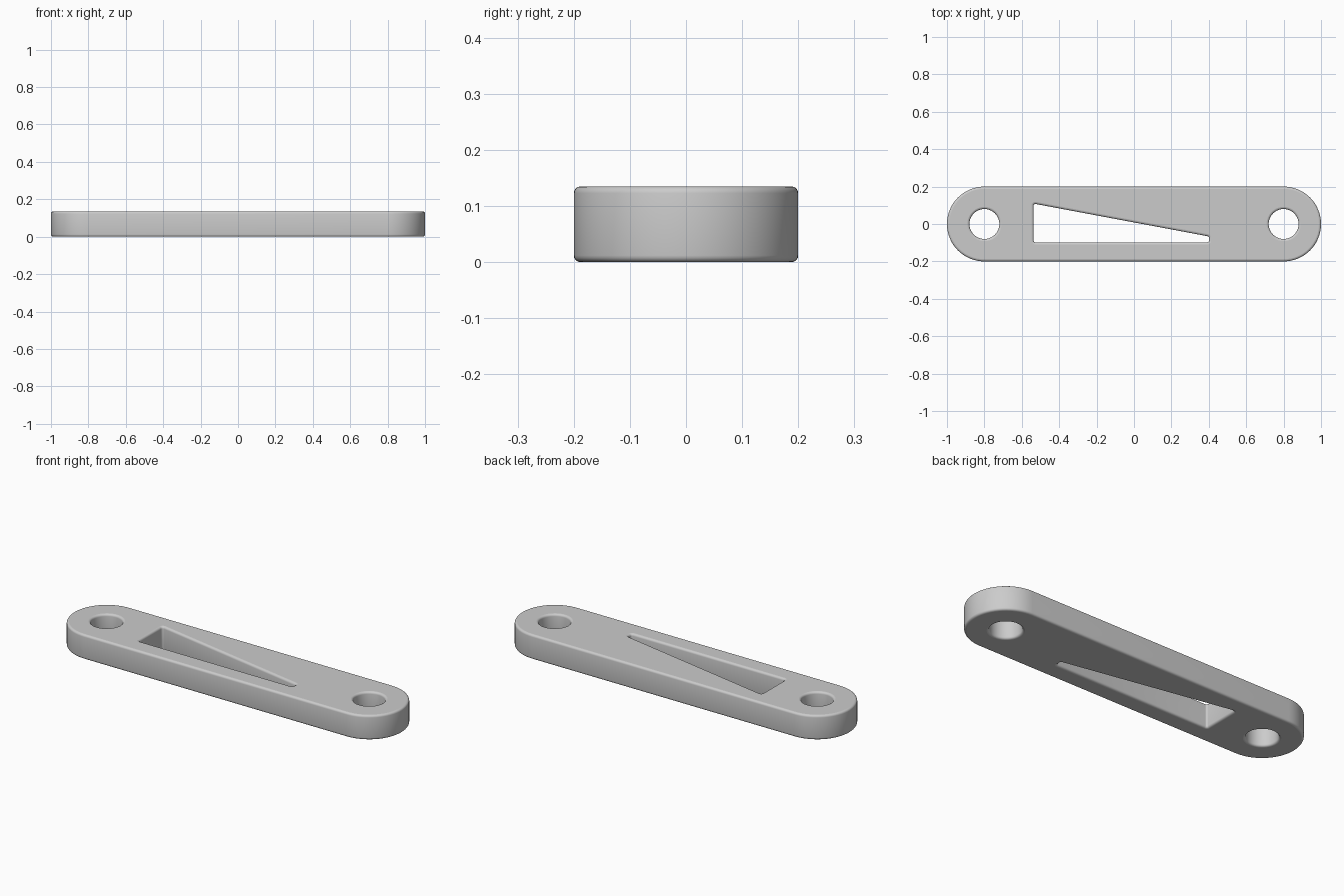
import bpy, bmesh
from math import pi, sin, cos, atan2, tau

if "Cube" in bpy.data.objects:
    bpy.data.objects.remove(bpy.data.objects["Cube"])

HEIGHT, BEVEL, STEPS = 0.135, 0.012, 4


def rounded_outline(cores, radius, steps):
    """Outline at a given radius around a counter-clockwise convex core."""
    if len(cores) == 1:
        x, y = cores[0]
        return [(x + radius * cos(tau * i / steps), y + radius * sin(tau * i / steps))
                for i in range(steps)]
    pts, n = [], len(cores)
    for i, (x, y) in enumerate(cores):
        px, py = cores[i - 1]
        nx, ny = cores[(i + 1) % n]
        start = atan2(y - py, x - px) - pi / 2
        sweep = (atan2(ny - y, nx - x) - pi / 2 - start) % tau
        for k in range(steps + 1):
            a = start + sweep * k / steps
            pts.append((x + radius * cos(a), y + radius * sin(a)))
    return pts


# Edge profile: (inset into the material, height), rounded at bottom and top
quarter = [k * pi / 2 / STEPS for k in range(STEPS + 1)]
profile = [(BEVEL * (1 - sin(a)), BEVEL * (1 - cos(a))) for a in quarter]
profile += [(d, HEIGHT - z) for d, z in reversed(profile)]

# Walls: core points, radius, arc steps, inset direction
walls = [
    ([(-0.8, 0), (0.8, 0)], 0.2, 32, -1),              # outer rim
    ([(-0.8, 0)], 0.08, 48, 1),                        # left hole
    ([(0.8, 0)], 0.08, 48, 1),                         # right hole
    ([(-0.527, -0.088), (0.391, -0.088),
      (0.391, -0.075), (-0.527, 0.097)], 0.01, 6, 1),  # tapered slot
]

bm = bmesh.new()
caps = {0: [], -1: []}
for cores, radius, steps, side in walls:
    rings = [[bm.verts.new((x, y, z)) for x, y in
              rounded_outline(cores, radius + side * d, steps)] for d, z in profile]
    n = len(rings[0])
    for a, b in zip(rings, rings[1:]):
        for i in range(n):
            j = (i + 1) % n
            bm.faces.new((a[i], a[j], b[j], b[i])).smooth = True
    for end in caps:
        ring = rings[end]
        caps[end] += [bm.edges.get((ring[i], ring[(i + 1) % n])) for i in range(n)]

# Flat top and bottom with the openings left free
for edges in caps.values():
    bmesh.ops.triangle_fill(bm, edges=edges, use_beauty=True, use_dissolve=False)
for f in bm.faces:
    if all(abs(v.co.z - f.verts[0].co.z) < 1e-6 for v in f.verts):
        f.smooth = False
bmesh.ops.recalc_face_normals(bm, faces=bm.faces)

mesh = bpy.data.meshes.new("link_plate")
bm.to_mesh(mesh)
bm.free()
bpy.context.collection.objects.link(bpy.data.objects.new("link_plate", mesh))
